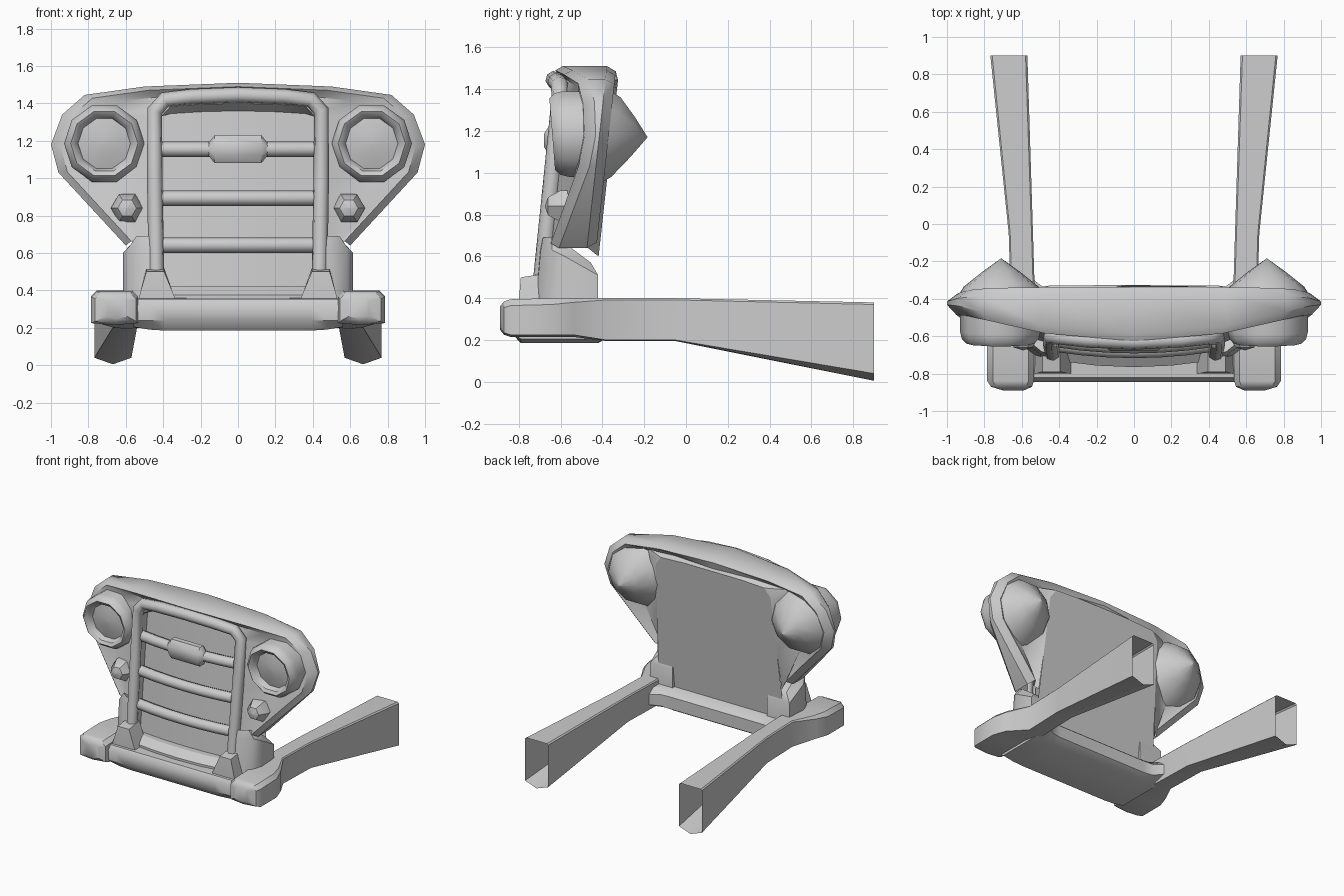
import bpy, bmesh, math

if "Cube" in bpy.data.objects:
    bpy.data.objects.remove(bpy.data.objects["Cube"])


def finish(ob, angle=40):
    bpy.ops.object.select_all(action='DESELECT')
    ob.select_set(True)
    bpy.context.view_layer.objects.active = ob
    bpy.ops.object.shade_smooth_by_angle(angle=math.radians(angle))


def loft(name, rings, closed=True, caps=(True, True), mirror=False, angle=40):
    """Skin a list of equal-length point rings."""
    bm = bmesh.new()
    vs = [[bm.verts.new(p) for p in r] for r in rings]
    n = len(vs[0])
    for a, b in zip(vs, vs[1:]):
        for i in range(n if closed else n - 1):
            j = (i + 1) % n
            bm.faces.new((a[i], a[j], b[j], b[i]))
    if caps[0]:
        bm.faces.new(vs[0])
    if caps[1]:
        bm.faces.new(vs[-1])
    bmesh.ops.recalc_face_normals(bm, faces=bm.faces)
    me = bpy.data.meshes.new(name)
    bm.to_mesh(me)
    bm.free()
    ob = bpy.data.objects.new(name, me)
    bpy.context.collection.objects.link(ob)
    finish(ob, angle)
    if mirror:
        ob.modifiers.new("mirror", 'MIRROR')
    return ob


def turned(name, cx, cz, profile, sides, tilt=0.0):
    """Mirrored pair of round parts, profile (radius, y) about a y axis."""
    rings = []
    for r, y in profile:
        ring = []
        for i in range(sides):
            a = 2 * math.pi * i / sides
            dz = r * math.sin(a)
            ring.append((cx + r * math.cos(a), y + tilt * dz, cz + dz))
        rings.append(ring)
    return loft(name, rings, mirror=True)


def tube(name, pts, r):
    cu = bpy.data.curves.new(name, 'CURVE')
    cu.dimensions = '3D'
    cu.bevel_depth, cu.bevel_resolution, cu.use_fill_caps = r, 2, True
    sp = cu.splines.new('POLY')
    sp.points.add(len(pts) - 1)
    for p, q in zip(sp.points, pts):
        p.co = (*q, 1)
    ob = bpy.data.objects.new(name, cu)
    bpy.context.collection.objects.link(ob)
    bpy.ops.object.select_all(action='DESELECT')
    ob.select_set(True)
    bpy.context.view_layer.objects.active = ob
    bpy.ops.object.convert(target='MESH')
    finish(bpy.context.object, 50)


# Leaning, bowed surfaces: front face, recessed core, back face
def front(x, z): return -0.655 + 0.19 * x * x - (1.2 - z) * 0.10
def core(x, z): return -0.575 + 0.15 * x * x - (1.2 - z) * 0.10
def back(x, z): return -0.33 - (1.4 - z) * 0.11


# Shell around the grille: strip loft from back panel edge, over the rim, to the opening
outer = [(0, 1.51), (.5, 1.49), (.82, 1.445), (.94, 1.34), (1, 1.18), (.96, 1.03), (.60, .64)]
hole = [(0, 1.40), (.2, 1.395), (.36, 1.385), (.41, 1.33), (.41, 1.1), (.41, .9), (.41, .62)]
rear = [(0, 1.42), (.25, 1.42), (.45, 1.41), (.5, 1.34), (.51, 1.1), (.52, .9), (.54, .6)]


def scale(k): return [(x * k, 1.1 + (z - 1.1) * k) for x, z in outer]
def mix(a, b): return [((p[0] + q[0]) / 2, (p[1] + q[1]) / 2) for p, q in zip(a, b)]


def strip(half, f):
    full = [(-x, z) for x, z in reversed(half[1:])] + half
    return [(x, f(x, z), z) for x, z in full]


loft("grille_shell", [
    strip(rear, back),
    strip(mix(rear, scale(.9)), lambda x, z: back(x, z) - .11 * abs(x)),
    strip(scale(.94), lambda x, z: back(x, z) - .015),
    strip(outer, lambda x, z: back(x, z) - .06),
    strip(outer, lambda x, z: front(x, z) + .035),
    strip(scale(.95), front),
    strip(mix(outer, hole), lambda x, z: front(x, z) + .04),
    strip(hole, lambda x, z: front(x, z) + .02),
    strip([(x, z - (.04 if z > 1.36 else 0)) for x, z in hole], core),
], closed=False, caps=(False, False))

# Radiator core in front, flat plate behind
loft("radiator_core", [[(x, core(x, z), z) for z in (.34, .7, 1.05, 1.38)]
                       for x in (-.42, -.2, 0, .2, .42)], closed=False, caps=(False, False))
loft("back_plate", [strip(rear[:-1] + [(.55, .33)], back)], caps=(True, False), closed=False)

# Raised grille frame
half = [(0, 1.445), (.25, 1.435), (.39, 1.42), (.445, 1.36), (.445, 1.0), (.44, .7), (.435, .36)]
tube("grille_frame", strip(half, front), .042)

# Curved grille bars and badge
for z in (1.155, .893, .642):
    tube("grille_bar", [(x, front(x, z) + .035, z) for x in (-.42, -.28, -.14, 0, .14, .28, .42)], .041)
rings = []
for x, ry, rz in ((-.165, .02, .025), (-.125, .05, .075), (.125, .05, .075), (.165, .02, .025)):
    rings.append([(x, -.63 + ry * math.cos(math.pi * (i + .5) / 4) * 1.08,
                   1.155 + rz * math.sin(math.pi * (i + .5) / 4) * 1.08) for i in range(8)])
loft("grille_badge", rings)

# Sill under the grille
loft("grille_sill", [[(x, -.765 + .2 * x * x, .33), (x, -.765 + .2 * x * x, .375),
                      (x, -.70 + .2 * x * x, .42), (x, -.58, .42), (x, -.58, .33)]
                     for x in (-.42, -.2, 0, .2, .42)], angle=30)

# Headlamps, rear bowls and marker lamps
turned("headlamp", .715, 1.185, [(.215, -.40), (.215, -.575), (.205, -.615), (.18, -.64), (.155, -.625),
                                 (.14, -.585), (.07, -.60), (.002, -.605)], 10, -.08)
turned("headlamp_bowl", .71, 1.17, [(.26, -.43), (.20, -.335), (.10, -.255), (.002, -.185)], 10, .12)
turned("marker_lamp", .593, .84, [(.087, -.54), (.087, -.60), (.05, -.66), (.002, -.675)], 6)

# Rounded posts beside the grille
plan = [(.41, -.73), (.5, -.725), (.585, -.67), (.615, -.58), (.605, -.42), (.41, -.42)]
def top(y): return .66 if y < -.6 else (.63 if y < -.5 else .54)
loft("grille_post", [[(x, y, .3) for x, y in plan],
                     [(x, y + (.03 if y < -.6 else 0), top(y) - .03) for x, y in plan],
                     [(.48 + (x - .48) * .6, -.56 + (y + .56) * .75, top(y) + .03) for x, y in plan]],
     mirror=True)

# Feet where the frame meets the bumper
loft("grille_foot", [
    [(.33, -.80, .34), (.535, -.80, .34), (.535, -.66, .34), (.33, -.66, .34)],
    [(.345, -.80, .38), (.525, -.80, .38), (.525, -.66, .38), (.345, -.66, .38)],
    [(.395, -.79, .50), (.49, -.79, .50), (.49, -.66, .52), (.395, -.66, .52)]], mirror=True, angle=30)

# Bumper and cross member in one, with small gussets at the rails
rings = []
for x, yb, zb in ((-.56, -.28, .205), (-.47, -.35, .19), (-.39, -.355, .185),
                  (.39, -.355, .185), (.47, -.35, .19), (.56, -.28, .205)):
    rings.append([(x, -.70, .36), (x, -.82, .355), (x, -.845, .32), (x, -.84, .24), (x, -.79, zb),
                  (x, -.42, zb), (x, yb, zb + .04), (x, yb, .32), (x, yb - .05, .36)])
loft("bumper_cross_member", rings)

# Hollow frame rails with bumper horns: (y, inner x, outer x, bottom z, top z, edge chamfer, keel)
rings = []
for y, a, b, z0, z1, c, k in ((-.89, .59, .70, .25, .36, .02, .01), (-.87, .545, .765, .225, .385, .03, .01),
                              (-.84, .535, .785, .215, .395, .03, .01), (-.64, .535, .785, .215, .40, .03, .01),
                              (-.54, .535, .75, .215, .40, .02, .01), (-.38, .53, .66, .195, .40, .008, .005),
                              (-.05, .54, .67, .195, .40, .008, .005), (.90, .57, .768, .005, .38, .01, .035)):
    rings.append([(a, y, z1 - c), (a + c, y, z1), (b - c, y, z1), (b, y, z1 - c),
                  (b, y, z0 + k), ((a + b) / 2, y, z0), (a, y, z0 + k)])
loft("frame_rail", rings, caps=(True, False), mirror=True, angle=35)
